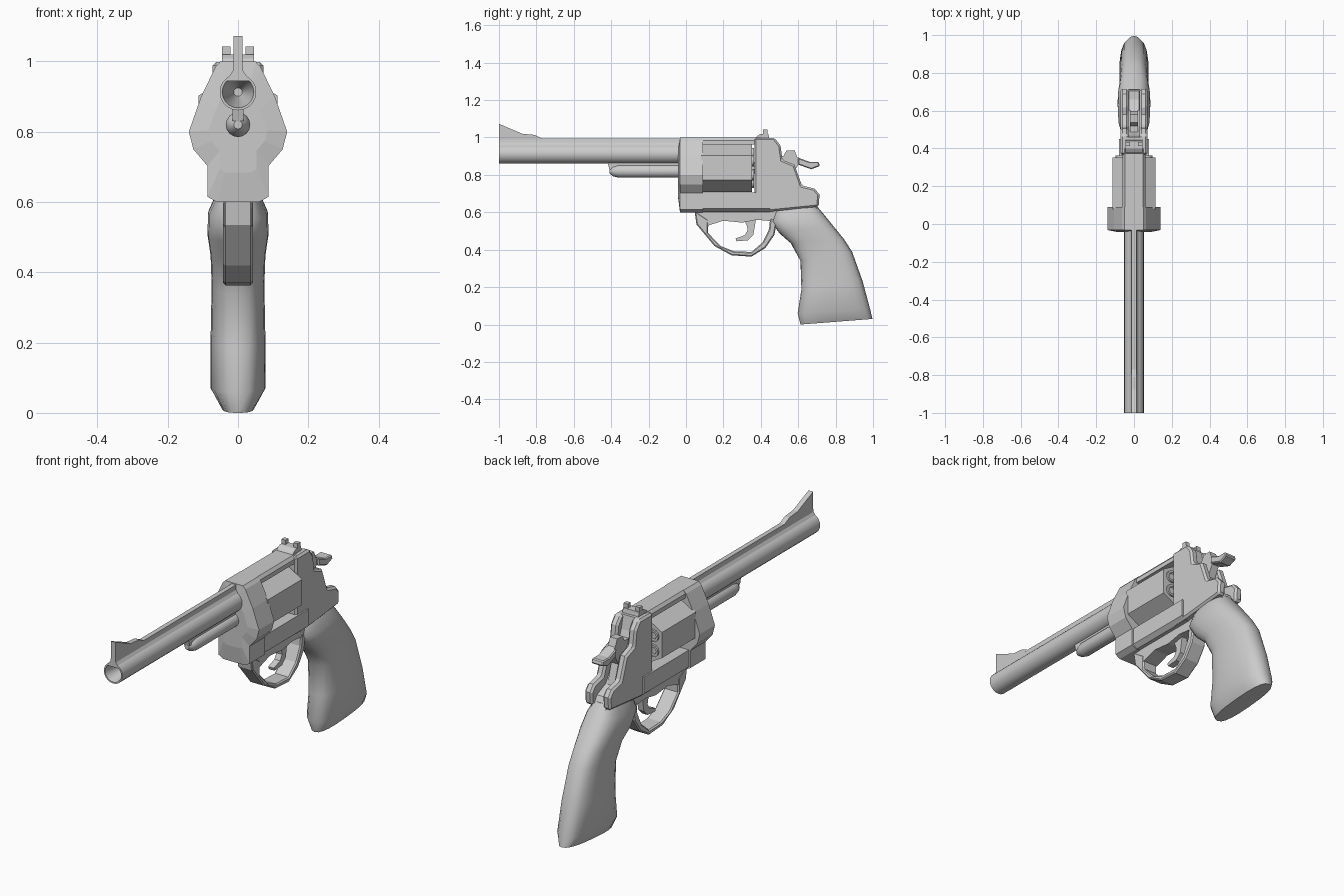
import bpy, bmesh, math
from mathutils import Vector

if "Cube" in bpy.data.objects:
    bpy.data.objects.remove(bpy.data.objects["Cube"])


def finish(name, bm, smooth=None, bevel=0):
    bmesh.ops.recalc_face_normals(bm, faces=bm.faces)
    me = bpy.data.meshes.new(name)
    bm.to_mesh(me)
    bm.free()
    ob = bpy.data.objects.new(name, me)
    bpy.context.collection.objects.link(ob)
    if bevel:
        m = ob.modifiers.new("bevel", 'BEVEL')
        m.width, m.segments, m.limit_method = bevel, 1, 'ANGLE'
        m.angle_limit = math.radians(50)
    if smooth:
        bpy.context.view_layer.objects.active = ob
        ob.select_set(True)
        bpy.ops.object.shade_smooth_by_angle(angle=math.radians(smooth))
        ob.select_set(False)
    return ob


def prism(name, pts, axis, a, b, bevel=0, smooth=None):
    """Extrude a (y,z) outline along X, or an (x,z) outline along Y."""
    bm = bmesh.new()
    place = (lambda p, t: (t, p[0], p[1])) if axis == 'X' else (lambda p, t: (p[0], t, p[1]))
    ra, rb = [[bm.verts.new(place(p, t)) for p in pts] for t in (a, b)]
    bm.faces.new(ra)
    bm.faces.new(rb)
    n = len(pts)
    for i in range(n):
        j = (i + 1) % n
        bm.faces.new((ra[i], ra[j], rb[j], rb[i]))
    return finish(name, bm, smooth, bevel)


def loft(name, rings, smooth=None):
    """Skin a list of equal vertex rings and cap both ends."""
    bm = bmesh.new()
    rs = [[bm.verts.new(p) for p in r] for r in rings]
    n = len(rs[0])
    for r, s in zip(rs, rs[1:]):
        for i in range(n):
            j = (i + 1) % n
            bm.faces.new((r[i], r[j], s[j], s[i]))
    bm.faces.new(rs[0])
    bm.faces.new(rs[-1])
    return finish(name, bm, smooth)


def turned(name, cx, cz, profile, sides, smooth=None):
    """Revolve (y, radius) pairs about an axis parallel to Y."""
    def ring(y, r):
        return [(cx + r * math.sin(2 * math.pi * i / sides), y,
                 cz + r * math.cos(2 * math.pi * i / sides)) for i in range(sides)]
    return loft(name, [ring(y, r) for y, r in profile], smooth)


def sym(half):
    """Mirror a right-hand (x,z) half outline."""
    return half + [(-x, z) for x, z in reversed(half)]


def box(y0, y1, z0, z1):
    return [(y0, z0), (y1, z0), (y1, z1), (y0, z1)]


# Barrel with hollow muzzle, top rib and front sight
turned("barrel", 0, 0.913, [(0, .052), (-1, .052), (-1, .045), (-.85, .012)], 20, 40)
prism("barrel_rib", sym([(.012, .995), (.015, .972), (.034, .945)]), 'Y', -1, 0)
prism("front_sight", [(-1, .98), (-1, 1.073), (-.875, 1.02), (-.81, 1.014), (-.76, .99)],
      'X', -.013, .013)

# Ejector rod housing under the barrel
turned("ejector_housing", 0, .82, [(0, .035), (-.36, .035), (-.39, .027), (-.41, .012)], 16, 50)
prism("ejector_web", [(0, .83), (-.41, .83), (-.42, .87), (0, .87)], 'X', -.016, .016)

# Front frame block, with a slightly drawn-in front face
half = [(.05, 1.0), (.064, .985), (.105, .90), (.14, .80), (.127, .75), (.087, .703),
        (.087, .615), (.06, .60)]
outline = sym(half)
loft("front_frame_block",
     [[(x * .6, -.043, .81 + (z - .81) * .6) for x, z in outline],
      [(x, -.032, z) for x, z in outline],
      [(x, .09, z) for x, z in outline]])

# Six-sided cylinder with cartridge rims and axle
AX = .838
turned("cylinder", 0, AX, [(.08, .13), (.353, .13)], 6)
for i in range(6):
    a = i * math.pi / 3
    turned(f"cartridge_rim_{i + 1}", .076 * math.sin(a), AX + .076 * math.cos(a),
           [(.34, .031), (.363, .031), (.363, .02), (.357, .016)], 12, 40)
turned("cylinder_axle", 0, AX, [(.34, .03), (.37, .03)], 10)

# Frame: top strap, lower rail, recessed centre and rear cheeks
prism("top_strap", sym([(.048, 1.0), (.06, .985), (.06, .963)]), 'Y', .08, .40)
prism("lower_rail", sym([(.08, .705), (.08, .62), (.058, .602)]), 'Y', .08, .45)
prism("frame_centre", [(.365, .61), (.365, .998), (.46, .998), (.475, .93), (.52, .82),
                       (.60, .70), (.67, .67), (.70, .62)], 'X', -.04, .04)
cheek = [(.365, .604), (.365, .998), (.473, .998), (.505, .957), (.516, .88), (.58, .855),
         (.62, .743), (.687, .727), (.714, .695), (.709, .63), (.56, .615), (.45, .604)]
for side, s in (("right", 1), ("left", -1)):
    prism(f"{side}_frame_cheek", cheek, 'X', s * .03, s * .072, bevel=.01)

# Rear sight with two posts
prism("rear_sight_base", [(.37, .995), (.38, 1.008), (.40, 1.02), (.44, 1.02), (.445, .995)],
      'X', -.045, .045)
for side, s in (("right", 1), ("left", -1)):
    prism(f"{side}_rear_sight_post", box(.412, .435, 1.01, 1.042), 'X', s * .022, s * .045)

# Hammer and thumb spur
prism("hammer", [(.46, .80), (.47, .90), (.52, .90), (.537, .93), (.58, .932), (.595, .895),
                 (.65, .872), (.65, .84), (.60, .855), (.57, .80), (.60, .70)],
      'X', -.02, .02)
prism("hammer_spur", [(.60, .892), (.66, .87), (.708, .87), (.716, .848), (.67, .83),
                      (.60, .855)], 'X', -.032, .032, bevel=.005)

# Trigger guard loop
outer = [(.045, .61), (.056, .535), (.152, .42), (.243, .37), (.35, .363), (.425, .41),
         (.473, .48), (.487, .56)]
inner = [(.12, .56), (.118, .49), (.185, .42), (.255, .392), (.35, .388), (.41, .44),
         (.444, .51), (.45, .57)]
prism("trigger_guard", outer + inner[::-1], 'X', -.042, .042, bevel=.006)
prism("guard_root", [(.045, .615), (.06, .53), (.12, .53), (.20, .555), (.30, .545),
                     (.38, .56), (.49, .55), (.52, .615)], 'X', -.04, .04)

# Trigger
prism("trigger", [(.302, .57), (.325, .53), (.33, .505), (.315, .478), (.265, .46), (.27, .445),
                  (.33, .45), (.36, .48), (.375, .57)], 'X', -.016, .016)

# Grip: rounded sections between front-edge and back-edge points, with half width
sections = [((.47, .605), (.69, .645), .060), ((.455, .55), (.735, .592), .085),
            ((.50, .487), (.785, .53), .087), ((.56, .435), (.842, .46), .078),
            ((.612, .34), (.888, .39), .075), ((.617, .187), (.945, .23), .078),
            ((.597, .06), (.985, .08), .078), ((.612, 0), (.997, .03), .046)]
rings = []
for f, b, w in sections:
    f, b = Vector(f), Vector(b)
    ring = []
    for i in range(20):
        t = 2 * math.pi * i / 20
        c, s = math.cos(t), math.sin(t)
        p = (f + b) / 2 + (b - f) / 2 * math.copysign(abs(c) ** .75, c)
        ring.append((w * math.copysign(abs(s) ** .75, s), p.x, p.y))
    rings.append(ring)
loft("grip", rings, 50)
